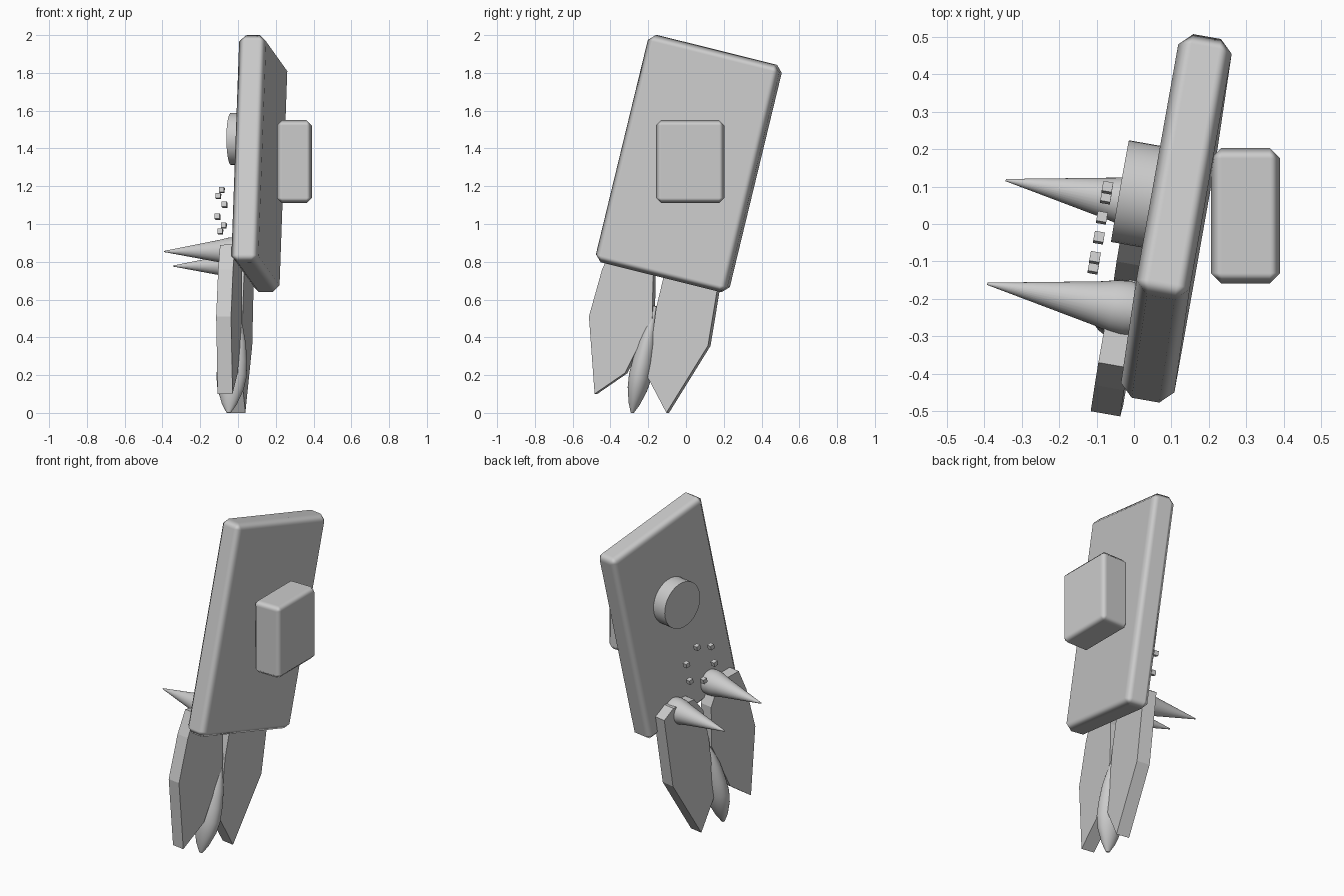
import bpy, bmesh, math
from mathutils import Matrix, Vector

old = bpy.data.objects.get("Cube")
if old:
    bpy.data.objects.remove(old, do_unlink=True)

GREY = bpy.data.materials.new("plain grey")
GREY.use_nodes = True
GREY.diffuse_color = (0.6, 0.6, 0.6, 1)
GREY.node_tree.nodes["Principled BSDF"].inputs["Base Color"].default_value = (0.6, 0.6, 0.6, 1)

# Tilted frame of the main slab: width, length and thickness directions
CENTRE = Vector((0.113, 0.015, 1.32))
LENGTH = Vector((0.035, 0.235, 0.97)).normalized()
NORMAL = Vector((0.17, 0.955, -0.24)).cross(LENGTH).normalized()
WIDTH = LENGTH.cross(NORMAL)
TILT = Matrix((WIDTH, LENGTH, NORMAL)).transposed().to_4x4()


def at_depth(y, z, depth):
    """Point with the given y and z, at a distance from the slab's mid plane."""
    dy, dz = y - CENTRE.y, z - CENTRE.z
    x = (depth - NORMAL.y * dy - NORMAL.z * dz) / NORMAL.x
    return Vector((CENTRE.x + x, y, z))


def frame(point):
    return Matrix.Translation(point) @ TILT


def finish(name, bm, matrix=None, smooth=None):
    bmesh.ops.recalc_face_normals(bm, faces=bm.faces)
    mesh = bpy.data.meshes.new(name)
    bm.to_mesh(mesh)
    bm.free()
    obj = bpy.data.objects.new(name, mesh)
    bpy.context.collection.objects.link(obj)
    mesh.materials.append(GREY)
    if matrix is not None:
        obj.matrix_world = matrix
    if smooth:
        bpy.ops.object.select_all(action='DESELECT')
        obj.select_set(True)
        bpy.context.view_layer.objects.active = obj
        bpy.ops.object.shade_smooth_by_angle(angle=math.radians(smooth))
    return obj


def block(name, size, matrix, bevel=0):
    bm = bmesh.new()
    bmesh.ops.create_cube(bm, size=1)
    bmesh.ops.scale(bm, vec=size, verts=bm.verts)
    obj = finish(name, bm, matrix)
    if bevel:
        obj.data.shade_smooth()
        mod = obj.modifiers.new("chamfer", 'BEVEL')
        mod.width = bevel
        mod.segments = 1
        mod.harden_normals = True
    return obj


def lathe(name, profile, matrix, steps=32, squash=(1, 1, 1)):
    """Turn (radius, height) points around the local z axis."""
    bm = bmesh.new()
    rings = []
    for r, h in profile:
        rings.append([bm.verts.new((r * squash[0] * math.cos(a), r * squash[1] * math.sin(a), h))
                      for a in (math.tau * i / steps for i in range(steps))])
    for low, high in zip(rings, rings[1:]):
        for i in range(steps):
            j = (i + 1) % steps
            bm.faces.new((low[i], low[j], high[j], high[i]))
    bm.faces.new(rings[0])
    bm.faces.new(rings[-1])
    return finish(name, bm, matrix, smooth=35)


def blade(name, outline, depth=-0.101, thickness=0.08):
    bm = bmesh.new()
    face = bm.faces.new([bm.verts.new(at_depth(y, z, depth - thickness / 2)) for y, z in outline])
    out = bmesh.ops.extrude_face_region(bm, geom=[face])
    verts = [v for v in out["geom"] if isinstance(v, bmesh.types.BMVert)]
    bmesh.ops.translate(bm, vec=NORMAL * thickness, verts=verts)
    return finish(name, bm)


# Main slab and the box floating at its side
block("slab", (0.728, 1.238, 0.145), frame(CENTRE), 0.035)
block("side_box", (0.185, 0.362, 0.44), Matrix.Translation((0.298, 0.022, 1.33)), 0.028)

# Round button
lathe("button", [(0.138, -0.045), (0.138, 0.045)], frame(at_depth(0.08, 1.45, -0.115)))

# Spikes
SPIKE = [(0.07, 0.03), (0.074, 0), (0.07, -0.035), (0.059, -0.08), (0.003, -0.376)]
lathe("front_spike", SPIKE, frame(at_depth(-0.225, 0.857, -0.094)))
lathe("rear_spike", SPIKE, frame(at_depth(0.052, 0.78, -0.094)))

# Ring of small cubes
ring_centre = at_depth(-0.01, 1.07, -0.197)
for i in range(6):
    a = math.radians(30 + 60 * i)
    spot = ring_centre + 0.113 * (WIDTH * math.cos(a) + LENGTH * math.sin(a))
    block(f"small_cube_{i + 1}", (0.027, 0.027, 0.027), frame(spot))

# Lower blades
blade("front_blade", [(-0.47, 0.1), (-0.5, 0.51), (-0.43, 0.76), (-0.37, 0.89),
                      (-0.22, 0.87), (-0.16, 0.74), (-0.165, 0.5), (-0.31, 0.21)])
blade("rear_blade", [(-0.09, 0), (-0.19, 0.19), (-0.145, 0.55), (-0.1, 0.74),
                     (-0.03, 0.83), (0.13, 0.83), (0.2, 0.78), (0.13, 0.355)])

# Spindle between the blades
bottom, top = Vector((-0.05, -0.285, 0)), Vector((-0.005, -0.16, 0.57))
axis = (top - bottom).normalized()
side = axis.cross(NORMAL).normalized()
turn = Matrix((side.cross(axis), side, axis)).transposed()
if turn.determinant() < 0:
    turn = Matrix((-side.cross(axis), side, axis)).transposed()
SPINDLE = [(0.008, 0), (0.03, 0.05), (0.052, 0.13), (0.06, 0.2), (0.057, 0.28),
           (0.047, 0.38), (0.032, 0.46), (0.018, 0.52), (0.012, 0.58)]
lathe("spindle", SPINDLE, Matrix.Translation(bottom) @ turn.to_4x4(), squash=(1.35, 1, 1))
